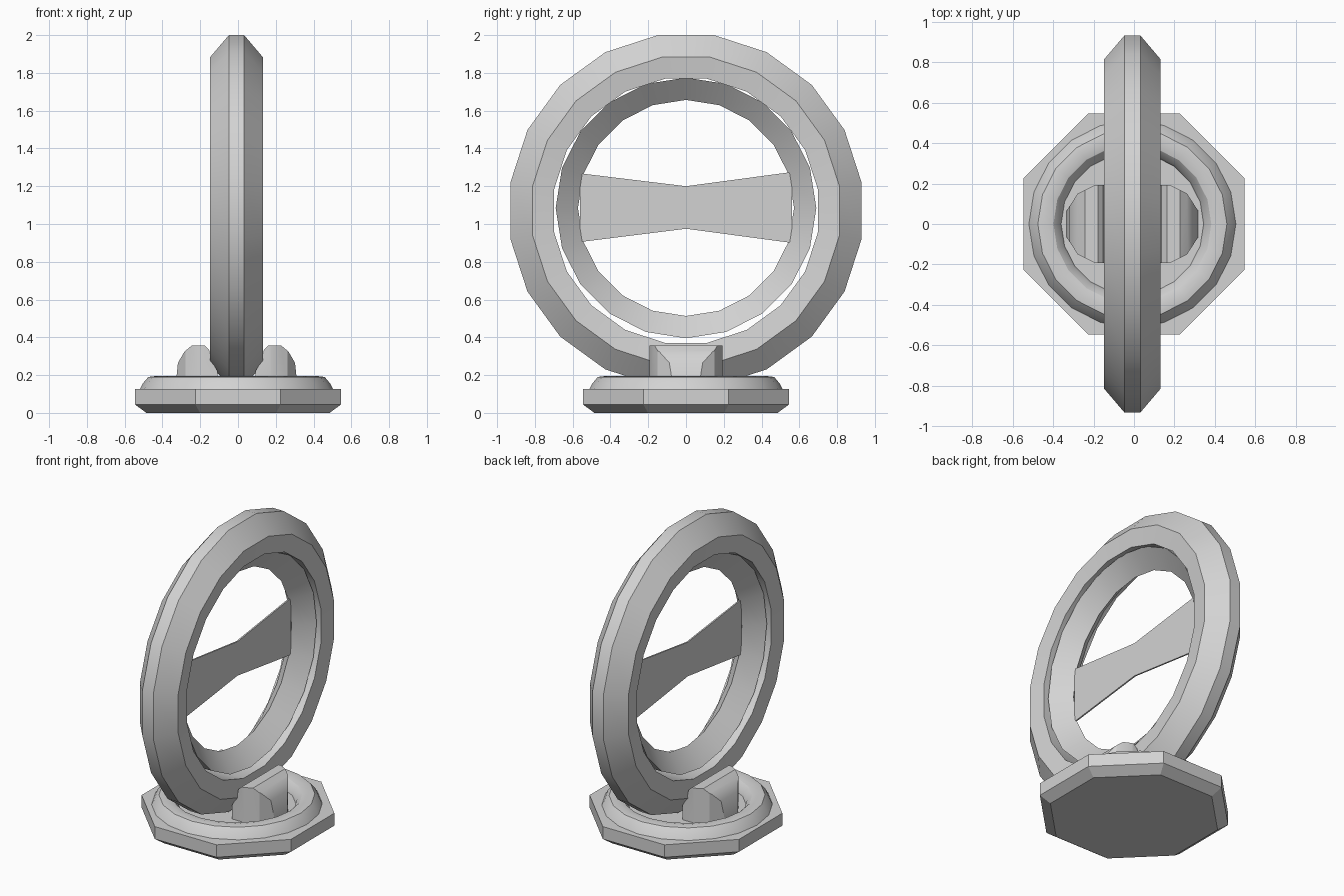
import bpy, bmesh, math

if "Cube" in bpy.data.objects:
    bpy.data.objects.remove(bpy.data.objects["Cube"])

CX = -0.008  # ring, collar and clamps sit slightly off the plinth centre

grey = bpy.data.materials.new("plain grey")
grey.diffuse_color = (0.65, 0.65, 0.65, 1)
grey.use_nodes = True
grey.node_tree.nodes["Principled BSDF"].inputs["Base Color"].default_value = grey.diffuse_color


def finish(name, bm, smooth=True):
    bmesh.ops.recalc_face_normals(bm, faces=bm.faces)
    me = bpy.data.meshes.new(name)
    bm.to_mesh(me)
    bm.free()
    me.materials.append(grey)
    ob = bpy.data.objects.new(name, me)
    bpy.context.collection.objects.link(ob)
    if smooth:
        bpy.ops.object.select_all(action='DESELECT')
        ob.select_set(True)
        bpy.context.view_layer.objects.active = ob
        bpy.ops.object.shade_smooth_by_angle(angle=math.radians(30))
    return ob


def lathe(name, profile, sides, offset, axis, centre, caps=False, smooth=True):
    """Spin (radius, along-axis) points; closed loop, or capped solid."""
    bm = bmesh.new()
    rings = []
    for r, h in profile:
        ring = []
        for i in range(sides):
            a = math.radians(offset) + 2 * math.pi * i / sides
            c, s = r * math.cos(a), r * math.sin(a)
            p = (h, c, s) if axis == 'X' else (c, s, h)
            ring.append(bm.verts.new([p[k] + centre[k] for k in range(3)]))
        rings.append(ring)
    n = len(rings)
    for j in range(n - 1 if caps else n):
        a, b = rings[j], rings[(j + 1) % n]
        for i in range(sides):
            k = (i + 1) % sides
            bm.faces.new((a[i], a[k], b[k], b[i]))
    if caps:
        bm.faces.new(rings[0])
        bm.faces.new(rings[-1])
    return finish(name, bm, smooth)


# octagonal plinth with an undercut bottom edge
k8 = 1 / math.cos(math.pi / 8)
lathe("plinth", [(0.485 * k8, 0), (0.546 * k8, 0.045), (0.546 * k8, 0.127)],
      8, 22.5, 'Z', (0, 0, 0), caps=True, smooth=False)

# rounded collar on the plinth
lathe("collar", [(0.515, 0.12), (0.495, 0.157), (0.467, 0.19), (0.43, 0.195),
                 (0.39, 0.185), (0.36, 0.155), (0.35, 0.12)],
      20, 0, 'Z', (CX, 0, 0))

# bevelled outer ring
lathe("outer_ring", [(0.942, -0.04), (0.942, 0.04), (0.823, 0.14), (0.708, 0.125),
                     (0.708, -0.125), (0.823, -0.14)],
      20, 9, 'X', (CX, 0, 1.07))

# inner ring with a sharp inward ridge
lathe("inner_ring", [(0.69, -0.10), (0.69, 0.10), (0.572, 0)],
      20, 0, 'X', (CX, 0, 1.085))

# hourglass crossbar
bm = bmesh.new()
outline = [(-0.56, 0.905), (0, 0.975), (0.56, 0.9), (0.56, 1.275), (0, 1.2), (-0.56, 1.268)]
f = bm.faces.new([bm.verts.new((CX - 0.005, y, z)) for y, z in outline])
ext = bmesh.ops.extrude_face_region(bm, geom=[f])
bmesh.ops.translate(bm, vec=(0.01, 0, 0),
                    verts=[g for g in ext['geom'] if isinstance(g, bmesh.types.BMVert)])
bmesh.ops.triangulate(bm, faces=[f for f in bm.faces if len(f.verts) > 4])
finish("crossbar", bm, smooth=False)


# clamps gripping the ring foot: side profile extruded in y, corners trimmed
def clamp(name, side):
    bm = bmesh.new()
    prof = [(0.10, 0.12), (0.325, 0.12), (0.31, 0.265), (0.275, 0.325), (0.235, 0.358),
            (0.17, 0.358), (0.145, 0.335), (0.135, 0.28), (0.10, 0.22)]
    f = bm.faces.new([bm.verts.new((x, -0.192, z)) for x, z in prof])
    ext = bmesh.ops.extrude_face_region(bm, geom=[f])
    bmesh.ops.translate(bm, vec=(0, 0.384, 0),
                        verts=[g for g in ext['geom'] if isinstance(g, bmesh.types.BMVert)])
    for s in (-1, 1):
        for co, no in (((0.27, 0.15), (0.045, 0.09)), ((0.27, 0.15), (0.085, 0.055))):
            cut = bmesh.ops.bisect_plane(
                bm, geom=bm.verts[:] + bm.edges[:] + bm.faces[:],
                plane_co=(co[0], s * co[1], 0), plane_no=(no[0], s * no[1], 0),
                clear_outer=True)
            edges = [e for e in bm.edges if e.is_boundary]
            if edges:
                bmesh.ops.holes_fill(bm, edges=edges, sides=0)
    for v in bm.verts:
        v.co.x = v.co.x * side + CX
    finish(name, bm)


clamp("right_clamp", 1)
clamp("left_clamp", -1)
